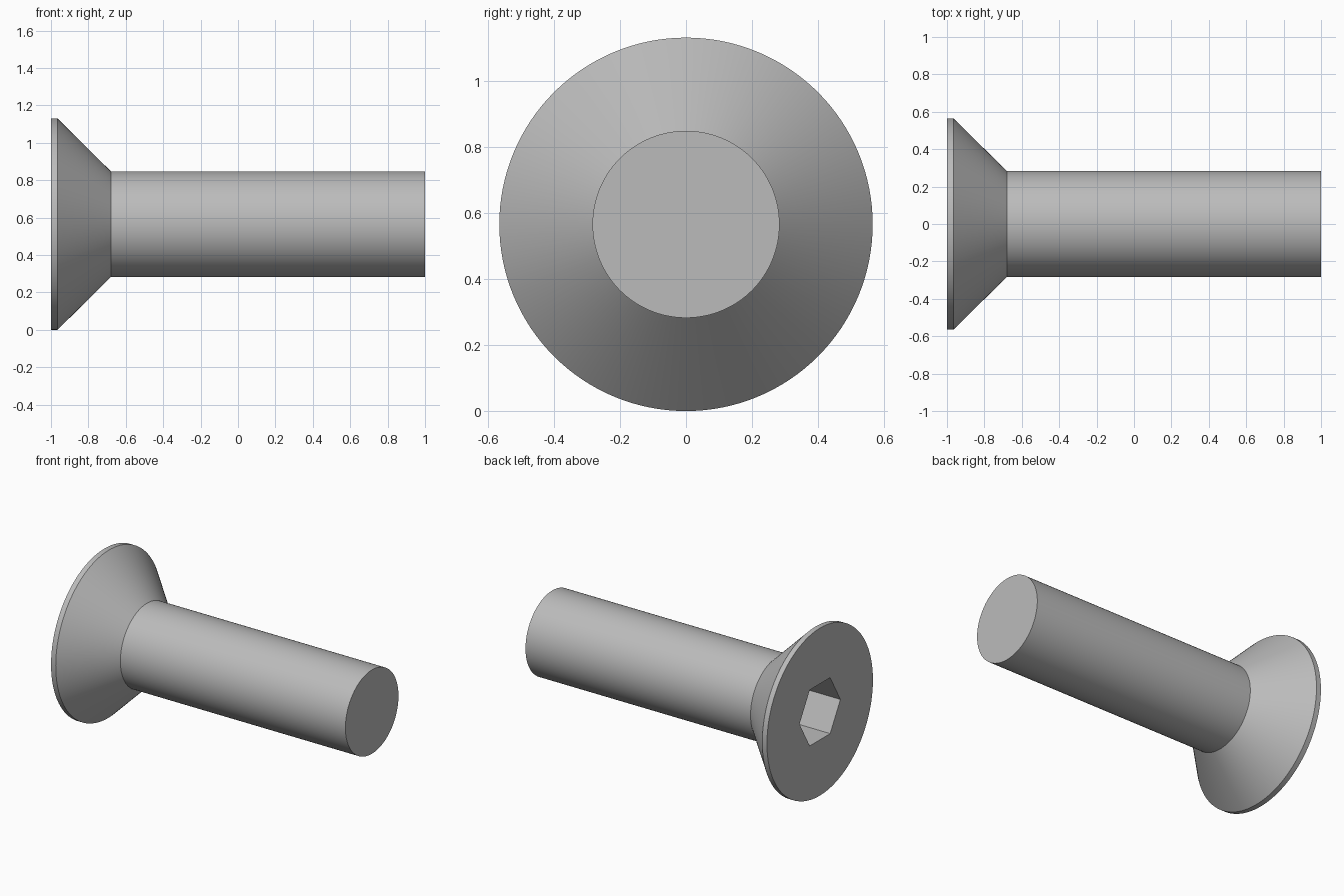
import bpy, bmesh, math
from mathutils import Matrix

SEGMENTS = 128
HEAD_R, SHANK_R = 0.565, 0.283
SOCKET_R, SOCKET_DEPTH = 0.218, 0.24

if "Cube" in bpy.data.objects:
    bpy.data.objects.remove(bpy.data.objects["Cube"])

steel = bpy.data.materials.new("grey steel")
steel.use_nodes = True
steel.diffuse_color = (0.5, 0.5, 0.5, 1)
steel.node_tree.nodes["Principled BSDF"].inputs["Base Color"].default_value = steel.diffuse_color


def lathe(name, profile, sides):
    """Closed solid of rings (x, radius) about the horizontal axis."""
    bm = bmesh.new()
    rings = []
    for x, r in profile:
        ring = []
        for i in range(sides):
            a = math.tau * i / sides
            ring.append(bm.verts.new((x, r * math.cos(a), HEAD_R + r * math.sin(a))))
        rings.append(ring)
    for a, b in zip(rings, rings[1:]):
        for i in range(sides):
            j = (i + 1) % sides
            bm.faces.new((a[i], a[j], b[j], b[i]))
    bm.faces.new(rings[0])
    bm.faces.new(rings[-1])
    bmesh.ops.recalc_face_normals(bm, faces=bm.faces)
    mesh = bpy.data.meshes.new(name)
    bm.to_mesh(mesh)
    bm.free()
    mesh.materials.append(steel)
    obj = bpy.data.objects.new(name, mesh)
    bpy.context.collection.objects.link(obj)
    return obj


# Countersunk head with a thin rim, running into the plain shank
screw = lathe("countersunk_screw", [(-1, HEAD_R), (-0.965, HEAD_R),
                                    (-0.68, SHANK_R), (1, SHANK_R)], SEGMENTS)

# Hexagonal drive socket, cut into the flat of the head
cutter = lathe("socket_cutter", [(-1.1, SOCKET_R), (-1 + SOCKET_DEPTH, SOCKET_R)], 6)
cutter.hide_render = True
cut = screw.modifiers.new("hex socket", "BOOLEAN")
cut.operation = "DIFFERENCE"
cut.solver = "EXACT"
cut.object = cutter

bpy.ops.object.select_all(action="DESELECT")
bpy.context.view_layer.objects.active = screw
screw.select_set(True)
bpy.ops.object.modifier_apply(modifier=cut.name)
bpy.data.objects.remove(cutter)

# Smooth round walls, crisp rim and socket edges
bpy.ops.object.shade_smooth_by_angle(angle=math.radians(25))
